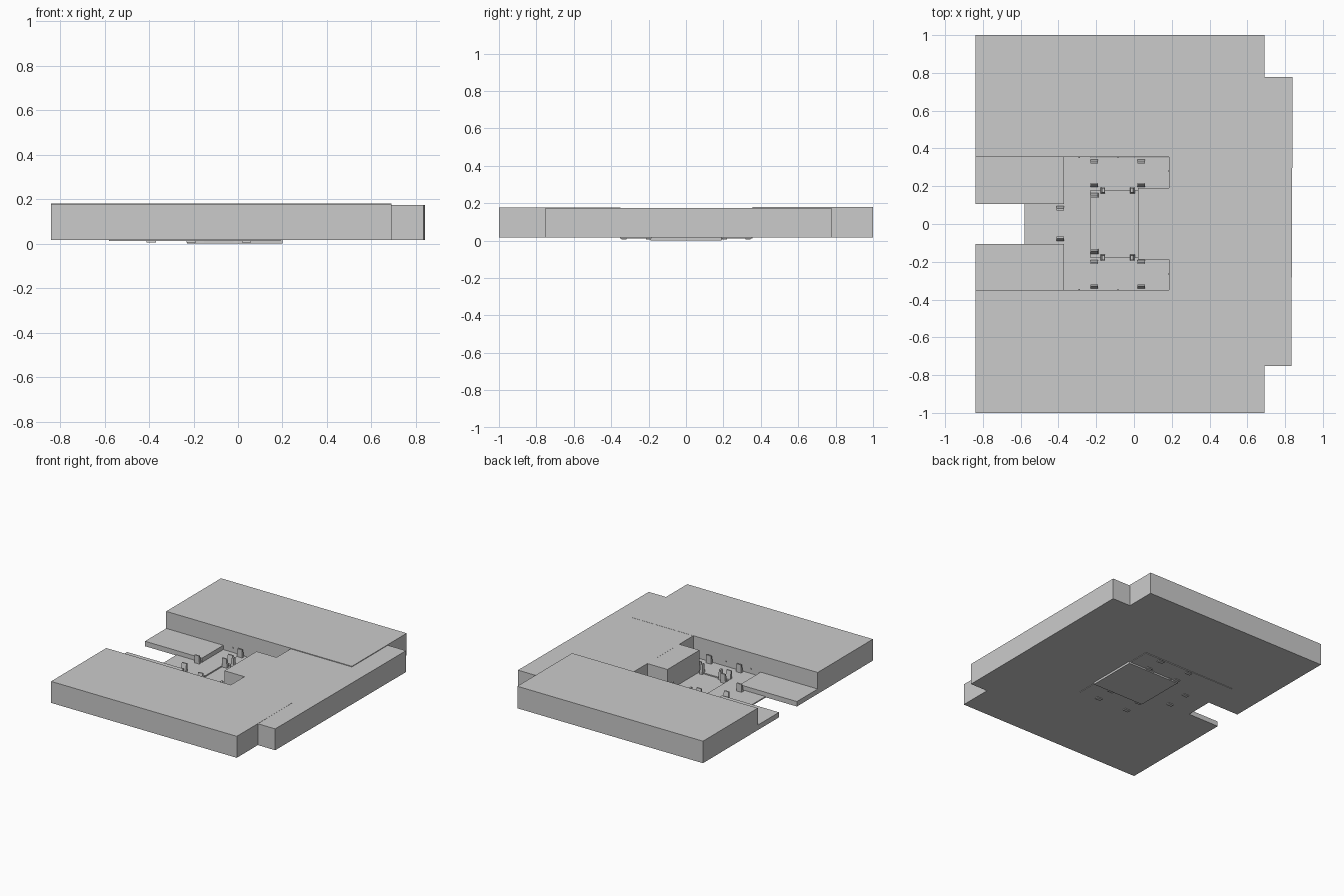
import bpy

if "Cube" in bpy.data.objects:
    bpy.data.objects.remove(bpy.data.objects["Cube"])


def prism(name, base, top, z0, z1):
    """Solid joining a base outline to a top outline with the same point count."""
    n = len(base)
    verts = [(x, y, z0) for x, y in base] + [(x, y, z1) for x, y in top]
    faces = [tuple(reversed(range(n))), tuple(range(n, 2 * n))]
    faces += [(i, (i + 1) % n, n + (i + 1) % n, n + i) for i in range(n)]
    mesh = bpy.data.meshes.new(name)
    mesh.from_pydata(verts, [], faces)
    obj = bpy.data.objects.new(name, mesh)
    bpy.context.collection.objects.link(obj)
    return obj


def rect(x0, x1, y0, y1):
    return [(x0, y0), (x1, y0), (x1, y1), (x0, y1)]


def box(name, x0, x1, y0, y1, z0, z1):
    r = rect(x0, x1, y0, y1)
    return prism(name, r, r, z0, z1)


BOTTOM = 0.016

# Large surrounding masses: two wings and a slightly skewed end block
box("back_wing", -0.84, 0.69, 0.355, 1.0, BOTTOM, 0.18)
box("front_wing", -0.84, 0.69, -1.0, -0.35, BOTTOM, 0.176)
end = [(0.185, -0.752), (0.833, -0.752), (0.84, 0.778), (0.185, 0.778)]
prism("end_block", end, end, BOTTOM, 0.175)
box("centre_tongue", 0.02, 0.20, -0.187, 0.19, 0.004, 0.1745)

# Low platforms beside the entrance
box("back_platform", -0.84, -0.37, 0.105, 0.356, BOTTOM, 0.053)
box("front_platform", -0.84, -0.37, -0.351, -0.105, BOTTOM, 0.053)

# Courtyard floor around a sunken panel
box("entrance_floor", -0.58, -0.23, -0.351, 0.356, 0.012, 0.021)
for s, side in ((1, "back"), (-1, "front")):
    ys = sorted((s * 0.178, s * 0.353))
    box(side + "_floor", -0.23, 0.19, ys[0], ys[1], 0.012, 0.02)
box("sunken_panel", -0.23, 0.20, -0.19, 0.19, 0.0, 0.012)

# Tapered posts: (x, y, side that slopes)
posts = [(-0.39, 0.085, 1), (-0.39, -0.08, -1),
         (-0.21, 0.152, 1), (-0.21, -0.146, -1)]
for px in (-0.21, 0.038):
    posts += [(px, 0.332, 1), (px, 0.205, -1), (px, -0.2, 1), (px, -0.332, -1)]
for i, (x, y, s) in enumerate(posts):
    base = rect(x - 0.021, x + 0.021, y - 0.013, y + 0.013)
    ty = sorted((y - s * 0.013, y - s * 0.003))
    prism(f"post_{i + 1}", base, rect(x - 0.019, x + 0.019, *ty), 0.006, 0.08)

# Braces leaning in at the panel corners
for sy in (1, -1):
    for x, sx in ((-0.165, -1), (-0.008, 1)):
        y = sy * 0.178
        tx = sorted((x - sx * 0.01, x + sx * 0.004))
        prism(f"corner_brace_{sx}_{sy}", rect(x - 0.013, x + 0.013, y - 0.017, y + 0.017),
              rect(*tx, y - 0.012, y + 0.012), 0.006, 0.085)

# Tiny wall fittings
for x, y in ((-0.29, 0.352), (-0.085, 0.352), (-0.29, -0.347), (-0.085, -0.347),
             (0.183, 0.28), (0.183, -0.265)):
    box("wall_fitting", x - 0.003, x + 0.003, y - 0.003, y + 0.003, 0.053, 0.06)
